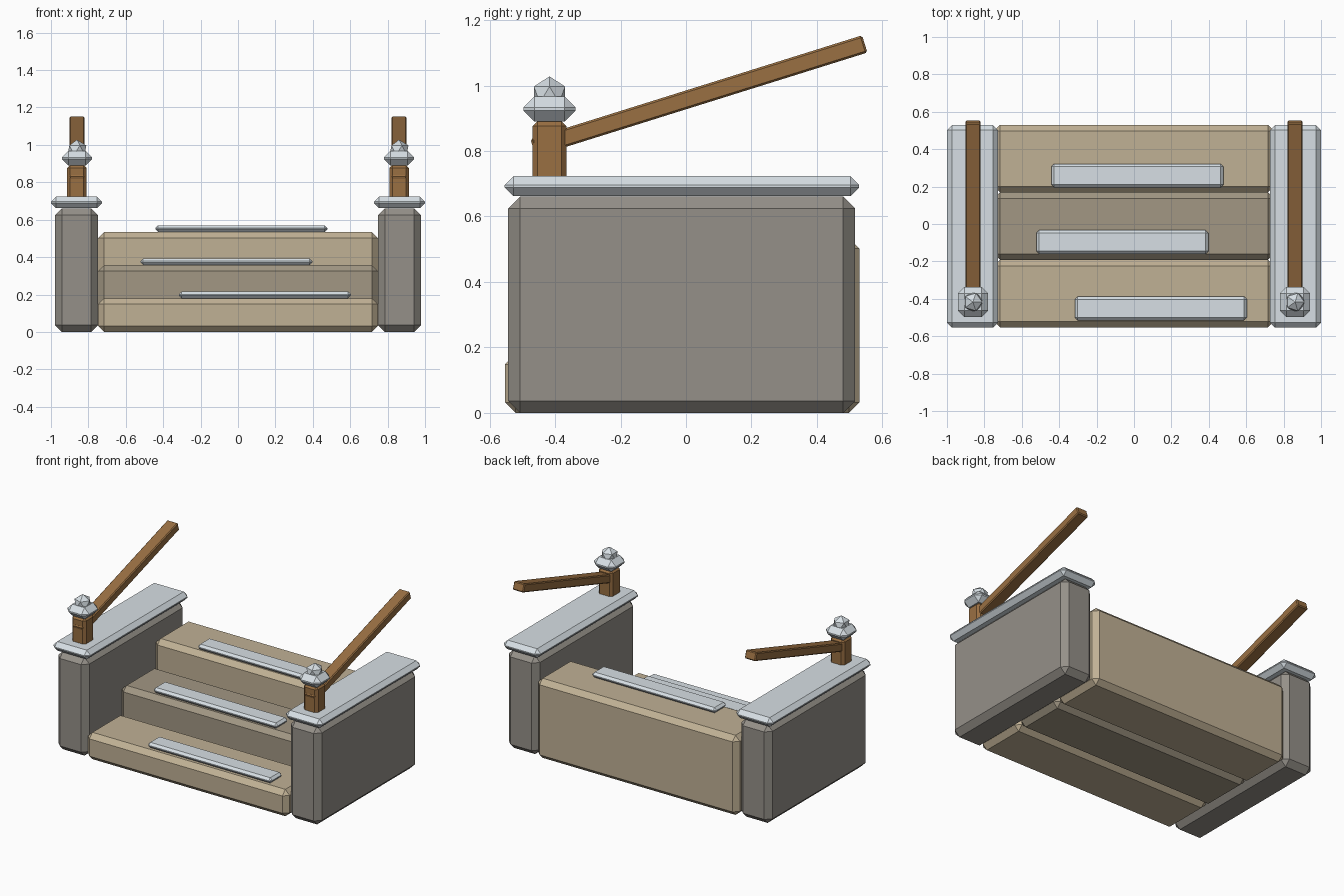
import bpy, bmesh, math
from mathutils import Matrix

if "Cube" in bpy.data.objects:
    bpy.data.objects.remove(bpy.data.objects["Cube"])


def material(name, color):
    m = bpy.data.materials.new(name)
    m.diffuse_color = (*color, 1)
    m.use_nodes = True
    m.node_tree.nodes["Principled BSDF"].inputs["Base Color"].default_value = m.diffuse_color
    return m


wall_mat = material("wall_stone", (0.30, 0.28, 0.25))
step_mat = material("light_stone", (0.53, 0.44, 0.30))
mid_mat = material("dark_stone", (0.36, 0.31, 0.23))
snow_mat = material("pale_trim", (0.68, 0.74, 0.78))
wood_mat = material("wood", (0.32, 0.16, 0.055))


def finish(name, bm, mat):
    me = bpy.data.meshes.new(name)
    bm.to_mesh(me)
    bm.free()
    me.materials.append(mat)
    ob = bpy.data.objects.new(name, me)
    bpy.context.collection.objects.link(ob)
    return ob


def block(name, x, y, z, chamfer, mat):
    """Chamfered box from (min, max) ranges."""
    bm = bmesh.new()
    size = [b - a for a, b in (x, y, z)]
    bmesh.ops.create_cube(bm, size=1, matrix=Matrix.Diagonal((*size, 1)))
    bmesh.ops.bevel(bm, geom=bm.edges[:], offset=chamfer, segments=1,
                    affect='EDGES', profile=0.5)
    ob = finish(name, bm, mat)
    ob.location = [(a + b) / 2 for a, b in (x, y, z)]
    return ob


# Three full-height step blocks, each with an off-centre slab on top
slab_x = (0.144, -0.062, 0.018)
for i in range(3):
    y0 = -0.553 + 0.361 * i
    top = 0.18 + 0.177 * i
    block(f"step_{i + 1}", (-0.748, 0.748), (y0, y0 + 0.361), (0, top), 0.032,
          mid_mat if i == 1 else step_mat)
    ys = -0.515 + 0.355 * i
    block(f"step_slab_{i + 1}", (slab_x[i] - 0.46, slab_x[i] + 0.46),
          (ys, ys + 0.127), (top, top + 0.036), 0.015, snow_mat)

for side, s in (("left", -1), ("right", 1)):
    def span(a, b):
        return tuple(sorted((s * a, s * b)))

    # Side wall and coping
    block(f"{side}_wall", span(0.748, 0.979), (-0.544, 0.517), (0, 0.661), 0.037, wall_mat)
    block(f"{side}_coping", span(0.727, 1.0), (-0.554, 0.529), (0.662, 0.723), 0.027, snow_mat)

    # Newel post
    cx, cy = s * 0.861, -0.417
    block(f"{side}_post", (cx - 0.052, cx + 0.052), (cy - 0.052, cy + 0.052),
          (0.70, 0.892), 0.016, wood_mat)

    # Finial: chamfered collar with a faceted ball
    block(f"{side}_finial_collar", (cx - 0.08, cx + 0.08), (cy - 0.08, cy + 0.08),
          (0.89, 0.967), 0.034, snow_mat)
    bm = bmesh.new()
    bmesh.ops.create_icosphere(bm, subdivisions=1, radius=0.056)
    finish(f"{side}_finial_ball", bm, snow_mat).location = (cx, cy, 0.972)

    # Sloping handrail
    (y0, z0), (y1, z1) = (-0.467, 0.81), (0.546, 1.127)
    half = math.hypot(y1 - y0, z1 - z0) / 2
    my, mz = (y0 + y1) / 2, (z0 + z1) / 2
    rail = block(f"{side}_handrail", (cx - 0.04, cx + 0.04), (my - half, my + half),
                 (mz - 0.0275, mz + 0.0275), 0.006, wood_mat)
    rail.rotation_euler.x = math.atan2(z1 - z0, y1 - y0)
